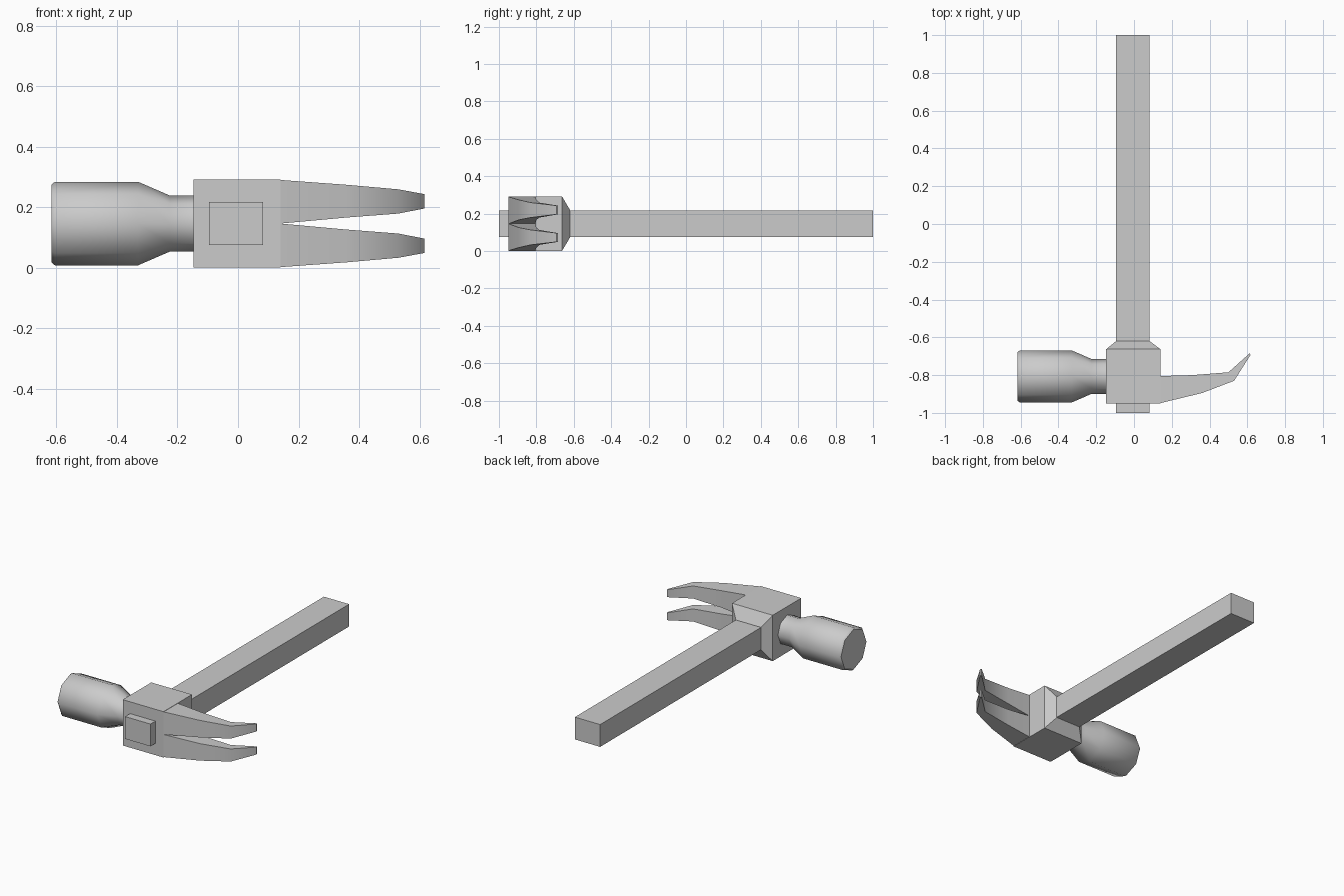
import bpy, bmesh, math

if "Cube" in bpy.data.objects:
    bpy.data.objects.remove(bpy.data.objects["Cube"])

MID_Z = 0.146      # height of the hammer's centre plane
POLL_Y = -0.807    # axis of the striking end


def loft(name, rings, location=(0, 0, 0), smooth=None):
    """Skin a list of equal-length point rings and cap both ends."""
    bm = bmesh.new()
    rows = [[bm.verts.new(p) for p in ring] for ring in rings]
    n = len(rows[0])
    for a, b in zip(rows, rows[1:]):
        for i in range(n):
            j = (i + 1) % n
            bm.faces.new((a[i], a[j], b[j], b[i]))
    bm.faces.new(rows[0][::-1])
    bm.faces.new(rows[-1])
    bmesh.ops.recalc_face_normals(bm, faces=bm.faces)
    mesh = bpy.data.meshes.new(name)
    bm.to_mesh(mesh)
    bm.free()
    ob = bpy.data.objects.new(name, mesh)
    ob.location = location
    bpy.context.collection.objects.link(ob)
    if smooth:
        bpy.ops.object.select_all(action='DESELECT')
        ob.select_set(True)
        bpy.context.view_layer.objects.active = ob
        bpy.ops.object.shade_smooth_by_angle(angle=math.radians(smooth))
    return ob


def rect(y, x0, x1, half_z):
    return [(x0, y, -half_z), (x1, y, -half_z), (x1, y, half_z), (x0, y, half_z)]


def octagon(x, r):
    return [(x, r * math.cos(k * math.pi / 4), r * math.sin(k * math.pi / 4))
            for k in range(8)]


# Straight square handle, poking out through the head
loft("handle", [rect(-1, -0.095, 0.083, 0.071), rect(1, -0.095, 0.083, 0.071)],
     (0, 0, MID_Z))

# Central block with a tapered collar round the handle
loft("head_block", [rect(-0.95, -0.147, 0.14, MID_Z),
                    rect(-0.663, -0.147, 0.14, MID_Z),
                    rect(-0.62, -0.095, 0.083, 0.073)], (0, 0, MID_Z), 30)

# Eight-sided striking end: bevelled face, barrel, cone, neck
poll = [(-0.617, 0.128), (-0.605, 0.138), (-0.33, 0.138),
        (-0.225, 0.0925), (-0.147, 0.0925)]
loft("striking_end", [octagon(x, r) for x, r in poll], (0, POLL_Y, MID_Z), 50)

# Curved claw: x and y of lower and upper edge, inner z, outer z; mirrored
claw = [(0.14, -0.948, 0.14, -0.805, 0.000, 0.144),
        (0.36, -0.895, 0.31, -0.800, 0.020, 0.128),
        (0.53, -0.830, 0.50, -0.785, 0.033, 0.113),
        (0.617, -0.693, 0.612, -0.685, 0.050, 0.097)]
rings = [[(xl, yl, zi), (xu, yu, zi), (xu, yu, zo), (xl, yl, zo)]
         for xl, yl, xu, yu, zi, zo in claw]
claws = loft("claws", rings, (0, 0, MID_Z), 40)
mirror = claws.modifiers.new("Mirror", 'MIRROR')
mirror.use_axis = (False, False, True)
mirror.use_mirror_merge = False
